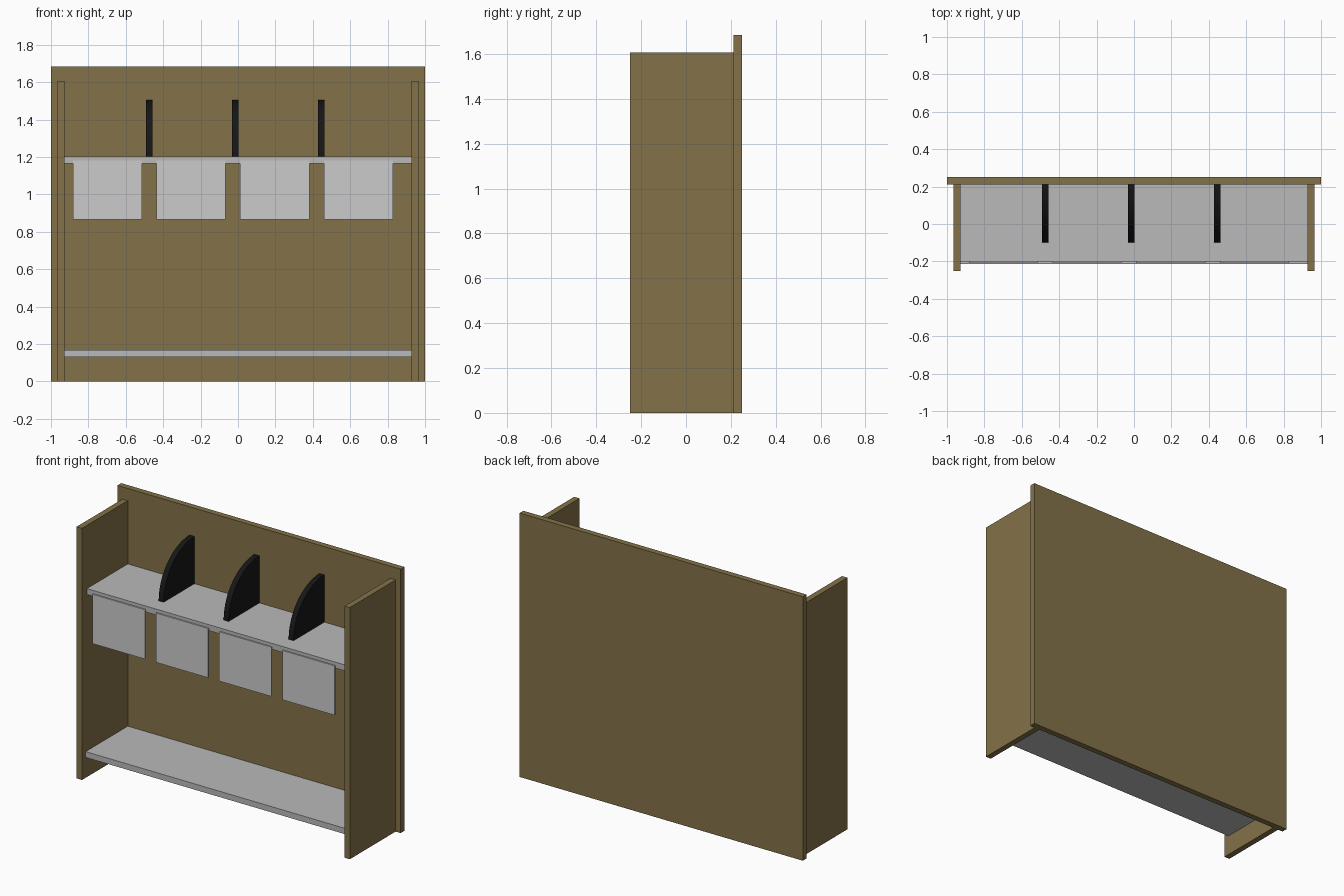
import bpy, bmesh, math

if "Cube" in bpy.data.objects:
    bpy.data.objects.remove(bpy.data.objects["Cube"])


def material(name, r, g, b):
    m = bpy.data.materials.new(name)
    m.diffuse_color = (r, g, b, 1)
    m.use_nodes = True
    m.node_tree.nodes["Principled BSDF"].inputs["Base Color"].default_value = m.diffuse_color
    return m


brown = material("brown_board", 0.23, 0.17, 0.067)
grey = material("shelf_grey", 0.49, 0.49, 0.49)
black = material("divider_black", 0.008, 0.008, 0.008)


def finish(name, bm, mat):
    bmesh.ops.recalc_face_normals(bm, faces=bm.faces)
    mesh = bpy.data.meshes.new(name)
    bm.to_mesh(mesh)
    bm.free()
    if mat:
        mesh.materials.append(mat)
    obj = bpy.data.objects.new(name, mesh)
    bpy.context.collection.objects.link(obj)
    return obj


def box(name, x, y, z, mat=None):
    bm = bmesh.new()
    bmesh.ops.create_cube(bm, size=1)
    for v in bm.verts:
        for i, (lo, hi) in enumerate((x, y, z)):
            v.co[i] = hi if v.co[i] > 0 else lo
    return finish(name, bm, mat)


# Carcass: back board and two side boards
box("back_board", (-1, 1), (0.212, 0.25), (0, 1.685), brown)
for side, x in (("left", (-0.965, -0.927)), ("right", (0.927, 0.965))):
    box(side + "_side_board", x, (-0.25, 0.212), (0, 1.607), brown)

# Shelves
box("lower_shelf", (-0.927, 0.927), (-0.213, 0.212), (0.13, 0.167), grey)
box("upper_shelf", (-0.927, 0.927), (-0.2, 0.212), (1.165, 1.203), grey)

# Thin panels hanging from the front edge of the upper shelf
for i in range(4):
    x0 = -0.882 + i * 0.447
    box(f"hanging_panel_{i + 1}", (x0, x0 + 0.369), (-0.208, -0.2), (0.867, 1.182))

# Quarter-round dividers standing on the upper shelf
for i in range(3):
    x0 = -0.491 + i * 0.459
    bm = bmesh.new()
    points = [(0.212, 1.203)]
    for k in range(17):
        a = math.pi / 2 * k / 16
        points.append((0.212 - 0.311 * math.cos(a), 1.203 + 0.302 * math.sin(a)))
    face = bm.faces.new([bm.verts.new((x0, y, z)) for y, z in points])
    ext = bmesh.ops.extrude_face_region(bm, geom=[face], use_keep_orig=True)
    moved = [g for g in ext["geom"] if isinstance(g, bmesh.types.BMVert)]
    bmesh.ops.translate(bm, verts=moved, vec=(0.035, 0, 0))
    finish(f"divider_{i + 1}", bm, black)
